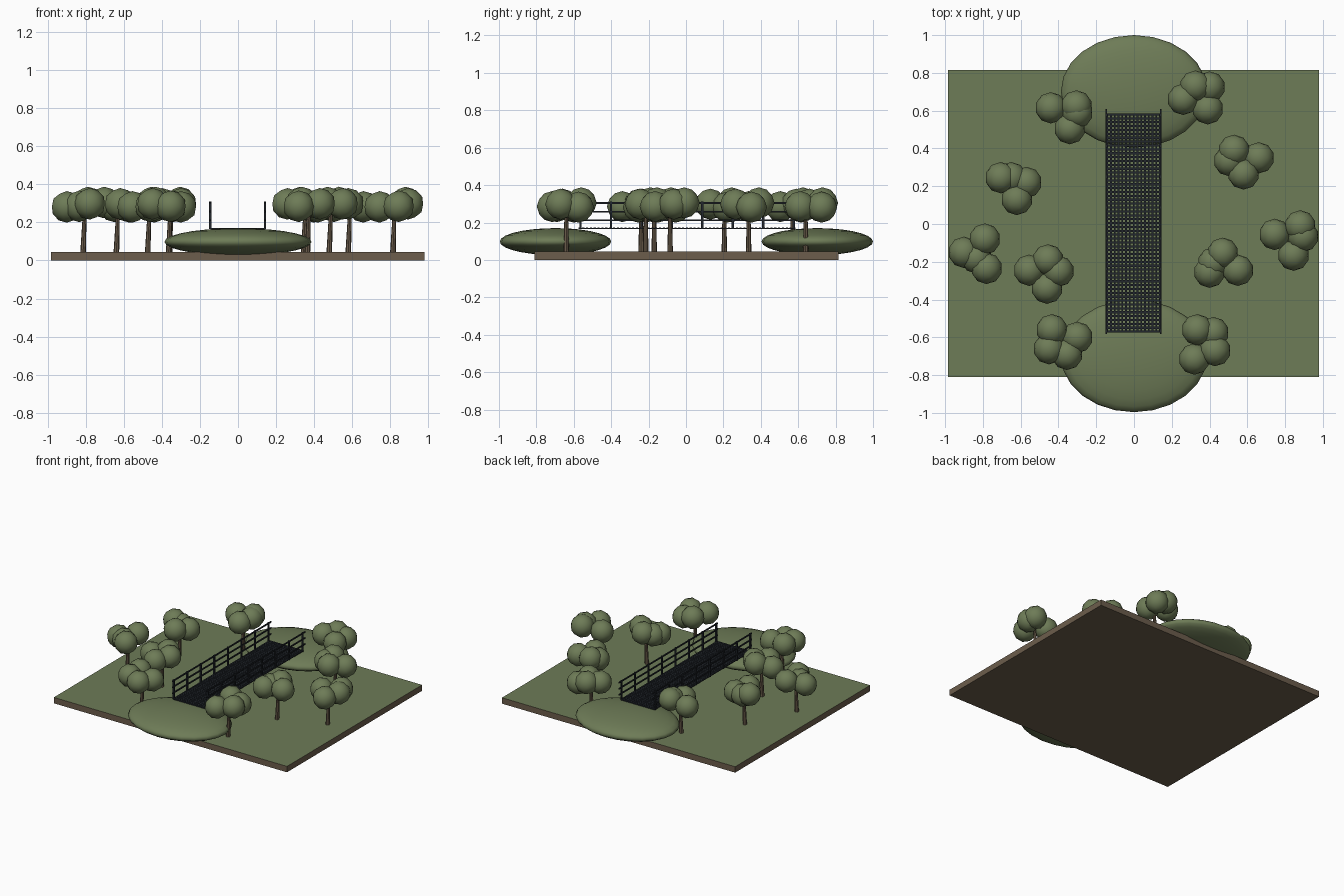
import bpy, bmesh
from mathutils import Matrix, Vector

if "Cube" in bpy.data.objects:
    bpy.data.objects.remove(bpy.data.objects["Cube"])


def material(name, rgb):
    m = bpy.data.materials.new(name)
    m.diffuse_color = (*rgb, 1)
    m.use_nodes = True
    m.node_tree.nodes["Principled BSDF"].inputs["Base Color"].default_value = m.diffuse_color
    return m


GREEN = material("grass green", (0.155, 0.2, 0.095))
BROWN = material("earth brown", (0.15, 0.11, 0.072))
DARK = material("dark metal", (0.016, 0.02, 0.026))


def finish(name, bm, mats, smooth=False):
    me = bpy.data.meshes.new(name)
    for f in bm.faces:
        f.smooth = smooth
    bm.to_mesh(me)
    bm.free()
    for m in mats:
        me.materials.append(m)
    ob = bpy.data.objects.new(name, me)
    bpy.context.collection.objects.link(ob)
    return ob


def box(bm, center, size):
    mat = Matrix.Translation(center) @ Matrix.Diagonal((*size, 1))
    bmesh.ops.create_cube(bm, size=1, matrix=mat)


# Ground slab: brown earth with grass on the upward face
bm = bmesh.new()
box(bm, (-0.002, 0.002, 0.0225), (1.965, 1.625, 0.045))
bm.normal_update()
for f in bm.faces:
    f.material_index = 0 if f.normal.z > 0.5 else 1
finish("ground", bm, [GREEN, BROWN])

# Flattened mounds at both bridge ends
for label, y in (("front", -0.698), ("back", 0.702)):
    bm = bmesh.new()
    mat = Matrix.Translation((0, y, 0.098)) @ Matrix.Diagonal((0.387, 0.298, 0.072, 1))
    bmesh.ops.create_uvsphere(bm, u_segments=24, v_segments=14, radius=1, matrix=mat)
    finish(label + "_mound", bm, [GREEN], True)

# Bridge deck: open grating of crossing bars
bm = bmesh.new()
for i in range(57):
    box(bm, (-0.002, -0.57 + i * 1.15 / 56, 0.168), (0.28, 0.011, 0.008))
for i in range(15):
    box(bm, (-0.142 + i * 0.02, 0.005, 0.168), (0.009, 1.16, 0.007))
finish("bridge_deck", bm, [DARK])

# Bridge railings: three rails on eight posts per side
for label, x in (("left", -0.146), ("right", 0.141)):
    bm = bmesh.new()
    for z in (0.212, 0.258, 0.304):
        box(bm, (x, 0.013, z), (0.008, 1.19, 0.009))
    for i in range(8):
        box(bm, (x, -0.565 + i * 0.163, 0.238), (0.011, 0.011, 0.146))
    finish(label + "_railing", bm, [DARK])

# Trees: trunk position, then offsets of the four leaf clumps
trees = [
    ((-0.36, 0.57), ((0.055, 0.055), (-0.08, 0.045), (0.06, 0.02), (0.02, -0.065))),
    ((0.345, 0.64), ((-0.02, 0.09), (0.055, 0.085), (-0.085, 0.02), (0.045, -0.03))),
    ((-0.64, 0.205), ((-0.065, 0.04), (0.07, 0.015), (0.02, -0.075), (-0.01, 0.04))),
    ((0.58, 0.335), ((-0.05, 0.055), (0.08, 0.015), (0.0, -0.07), (-0.075, 0.0))),
    ((-0.815, -0.17), ((0.025, 0.09), (-0.085, 0.02), (0.035, -0.065), (-0.02, -0.01))),
    ((-0.475, -0.24), ((0.02, 0.05), (-0.08, -0.005), (0.075, -0.01), (0.015, -0.1))),
    ((0.48, -0.215), ((-0.01, 0.06), (-0.08, -0.04), (0.07, -0.03), (-0.06, 0.01))),
    ((0.815, -0.085), ((0.065, 0.075), (-0.07, 0.03), (0.08, 0.02), (0.03, -0.08))),
    ((-0.365, -0.64), ((-0.07, 0.08), (0.065, 0.04), (-0.085, -0.02), (0.01, -0.05))),
    ((0.365, -0.64), ((-0.03, 0.08), (0.055, 0.065), (0.065, -0.03), (-0.045, -0.075))),
]
for n, ((tx, ty), clumps) in enumerate(trees, 1):
    # Tapered trunk
    bm = bmesh.new()
    bmesh.ops.create_cone(bm, cap_ends=True, segments=8, radius1=0.015, radius2=0.009,
                          depth=0.24, matrix=Matrix.Translation((tx, ty, 0.16)))
    for v in bm.verts:
        v.co.x += (v.co.z - 0.04) * 0.04
    trunk = finish(f"tree_trunk_{n}", bm, [BROWN], True)
    trunk.data.shade_flat()
    # Rounded canopy
    bm = bmesh.new()
    for (dx, dy), z in zip(clumps, (0.305, 0.282, 0.298, 0.285)):
        bmesh.ops.create_icosphere(bm, subdivisions=2, radius=0.083,
                                   matrix=Matrix.Translation((tx + dx, ty + dy, z)))
    finish(f"tree_canopy_{n}", bm, [GREEN], True)
